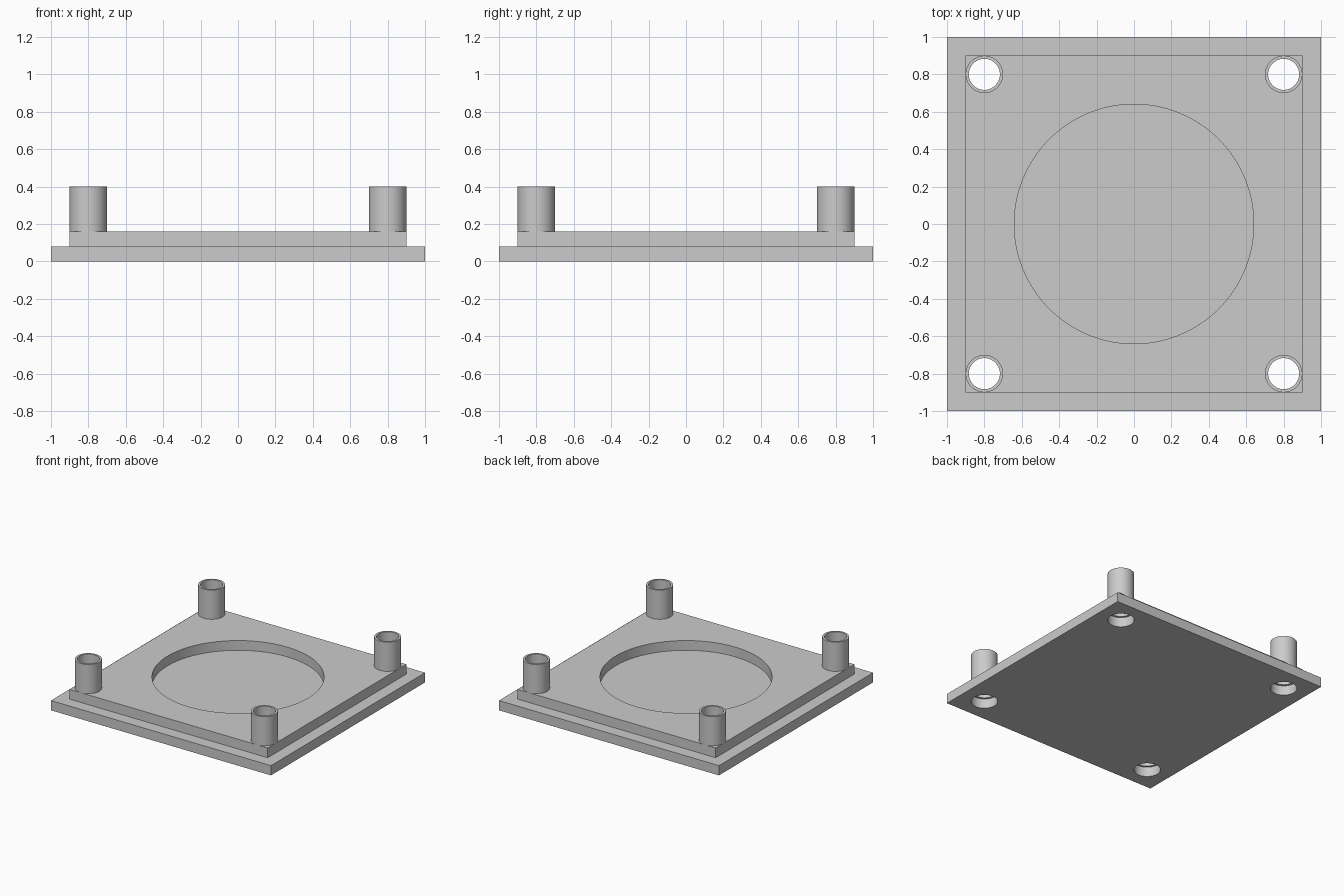
import bpy
import math

cube = bpy.data.objects.get("Cube")
if cube:
    bpy.data.objects.remove(cube, do_unlink=True)

GREY = (0.6, 0.6, 0.6, 1.0)
mat = bpy.data.materials.new("light_grey")
mat.use_nodes = True
mat.diffuse_color = GREY
mat.node_tree.nodes["Principled BSDF"].inputs["Base Color"].default_value = GREY

CORNERS = [(sx * 0.8, sy * 0.8) for sx in (-1, 1) for sy in (-1, 1)]
STEP = 0.08          # thickness of each plate
POST_TOP = 0.4
POST_R, BORE_R, RECESS_R = 0.1, 0.083, 0.64


def plate(name, width, z0, z1):
    bpy.ops.mesh.primitive_cube_add(size=1, location=(0, 0, (z0 + z1) / 2))
    ob = bpy.context.object
    ob.name = name
    ob.scale = (width, width, z1 - z0)
    bpy.ops.object.transform_apply(location=True, rotation=False, scale=True)
    ob.data.materials.append(mat)
    return ob


def cylinder(name, radius, x, y, z0, z1, sides=64):
    bpy.ops.mesh.primitive_cylinder_add(vertices=sides, radius=radius,
                                        depth=z1 - z0, location=(x, y, (z0 + z1) / 2))
    ob = bpy.context.object
    ob.name = name
    ob.data.materials.append(mat)
    return ob


def cut(target, radius, x, y, z0, z1, sides=64):
    """Bore a vertical round hole and discard the cutter."""
    cutter = cylinder("hole_cutter", radius, x, y, z0, z1, sides)
    cutter.hide_render = True
    mod = target.modifiers.new("hole", "BOOLEAN")
    mod.operation, mod.solver, mod.object = "DIFFERENCE", "EXACT", cutter
    bpy.ops.object.select_all(action="DESELECT")
    bpy.context.view_layer.objects.active = target
    target.select_set(True)
    bpy.ops.object.modifier_apply(modifier=mod.name)
    bpy.data.objects.remove(cutter, do_unlink=True)


def smooth(ob):
    bpy.ops.object.select_all(action="DESELECT")
    bpy.context.view_layer.objects.active = ob
    ob.select_set(True)
    bpy.ops.object.shade_smooth_by_angle(angle=math.radians(30))


# Base plate with wide holes under the posts
base = plate("base_plate", 2.0, 0, STEP)
for x, y in CORNERS:
    cut(base, POST_R, x, y, -0.1, 0.2)
smooth(base)

# Raised plate with a large round recess and room for the posts
raised = plate("raised_plate", 1.8, STEP, 2 * STEP)
cut(raised, RECESS_R, 0, 0, 0, 0.3, 128)
for x, y in CORNERS:
    cut(raised, (POST_R + BORE_R) / 2, x, y, 0, 0.3)
smooth(raised)

# Hollow corner posts
for x, y in CORNERS:
    side = ("back" if y > 0 else "front") + ("_left" if x > 0 else "_right")
    post = cylinder(side + "_post", POST_R, x, y, STEP, POST_TOP)
    cut(post, BORE_R, x, y, 0, 0.5)
    smooth(post)
